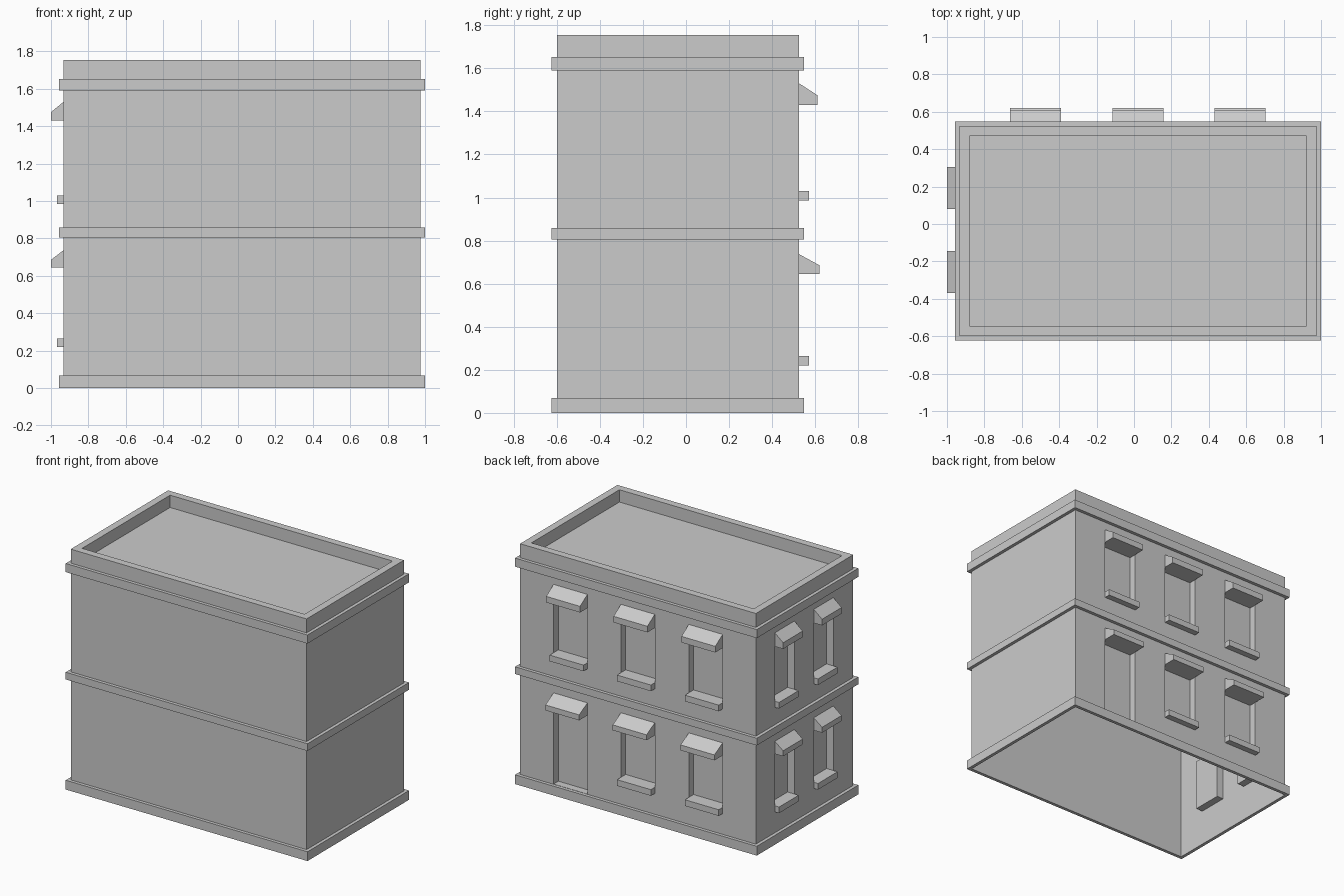
import bpy, bmesh

default = bpy.data.objects.get("Cube")
if default:
    bpy.data.objects.remove(default, do_unlink=True)

# Single plaster colour
plaster = bpy.data.materials.new("light_grey_plaster")
plaster.use_nodes = True
GREY = (0.6, 0.6, 0.6, 1)
plaster.diffuse_color = GREY
plaster.node_tree.nodes["Principled BSDF"].inputs["Base Color"].default_value = GREY

X0, X1, Y0, Y1 = -0.933, 0.975, -0.6, 0.525
TOP, ROOF, RIM = 1.755, 1.665, 0.054
DEPTH = 0.055


def finish(name, bm):
    bmesh.ops.recalc_face_normals(bm, faces=bm.faces)
    mesh = bpy.data.meshes.new(name)
    bm.to_mesh(mesh)
    bm.free()
    mesh.materials.append(plaster)
    obj = bpy.data.objects.new(name, mesh)
    bpy.context.collection.objects.link(obj)
    return obj


def on_back(s, out, z):
    return (s, Y1 + out, z)


def on_side(s, out, z):
    return (X0 - out, s, z)


def prism(bm, place, s0, s1, profile):
    """Extrude an (out, z) profile along a wall from s0 to s1."""
    a, b = [[bm.verts.new(place(s, o, z)) for o, z in profile] for s in (s0, s1)]
    bm.faces.new(a)
    bm.faces.new(b[::-1])
    n = len(profile)
    for i in range(n):
        j = (i + 1) % n
        bm.faces.new((a[i], b[i], b[j], a[j]))


def rect(o0, o1, z0, z1):
    return [(o0, z0), (o1, z0), (o1, z1), (o0, z1)]


def band(name, z0, z1, out=0.024):
    """Moulding swept around the four walls, open against the wall."""
    bm = bmesh.new()
    rings = []
    for o, z in rect(0, out, z0, z1):
        rings.append([bm.verts.new(p) for p in (
            (X0 - o, Y0 - o, z), (X1 + o, Y0 - o, z),
            (X1 + o, Y1 + o, z), (X0 - o, Y1 + o, z))])
    for lo, hi in zip(rings, rings[1:]):
        for i in range(4):
            j = (i + 1) % 4
            bm.faces.new((lo[i], lo[j], hi[j], hi[i]))
    finish(name, bm)


# Openings: wall, span along the wall, canopy reach for lower and upper floors
columns = [("back", on_back, c - 0.137, c + 0.137, (0.095, 0.085))
           for c in (-0.527, 0.022, 0.567)]
columns += [("side", on_side, c - 0.113, c + 0.113, (0.067, 0.067))
            for c in (-0.257, 0.193)]
# Per floor: sill bottom, sill top, canopy bottom, canopy lip, canopy top
floors = [(0.22, 0.265, 0.645, 0.685, 0.737), (0.985, 1.03, 1.43, 1.475, 1.53)]

cut = bmesh.new()
for col, (wall, place, s0, s1, reach) in enumerate(columns):
    for level, (sill, floor, head, lip, peak) in enumerate(floors):
        tag = f"{wall}_{col + 1}_{('lower', 'upper')[level]}"
        door = col == 2 and level == 0
        prism(cut, place, s0, s1, rect(-DEPTH, 0.05, 0.07 if door else floor, head))

        # Sloped canopy
        bm = bmesh.new()
        r = reach[level]
        prism(bm, place, s0, s1, [(0, head), (r, head), (r, lip), (0, peak)])
        finish("canopy_" + tag, bm)

        # Window sill
        if not door:
            bm = bmesh.new()
            out = 0.045 if wall == "back" else 0.034
            prism(bm, place, s0, s1, rect(0, out, sill, floor))
            finish("sill_" + tag, bm)

# Recess inside the parapet
prism(cut, on_back, X0 + RIM, X1 - RIM,
      rect(Y0 + RIM - Y1, -RIM, ROOF, TOP + 0.1))
cutter = finish("opening_cutter", cut)
cutter.hide_render = True

# Wall shell with recessed openings and sunken roof
bm = bmesh.new()
prism(bm, on_back, X0, X1, rect(Y0 - Y1, 0, 0, TOP))
walls = finish("walls_and_roof", bm)
mod = walls.modifiers.new("openings", "BOOLEAN")
mod.operation = "DIFFERENCE"
mod.solver = "EXACT"
mod.object = cutter
bpy.context.view_layer.objects.active = walls
bpy.ops.object.modifier_apply(modifier=mod.name)
bpy.data.objects.remove(cutter, do_unlink=True)

# Open underside
bm = bmesh.new()
bm.from_mesh(walls.data)
under = [f for f in bm.faces if f.calc_center_median().z < 0.001]
bmesh.ops.delete(bm, geom=under, context="FACES")
bm.to_mesh(walls.data)
bm.free()

# Mouldings
band("base_band", 0, 0.068)
band("middle_band", 0.805, 0.858)
band("cornice_band", 1.59, 1.653)
